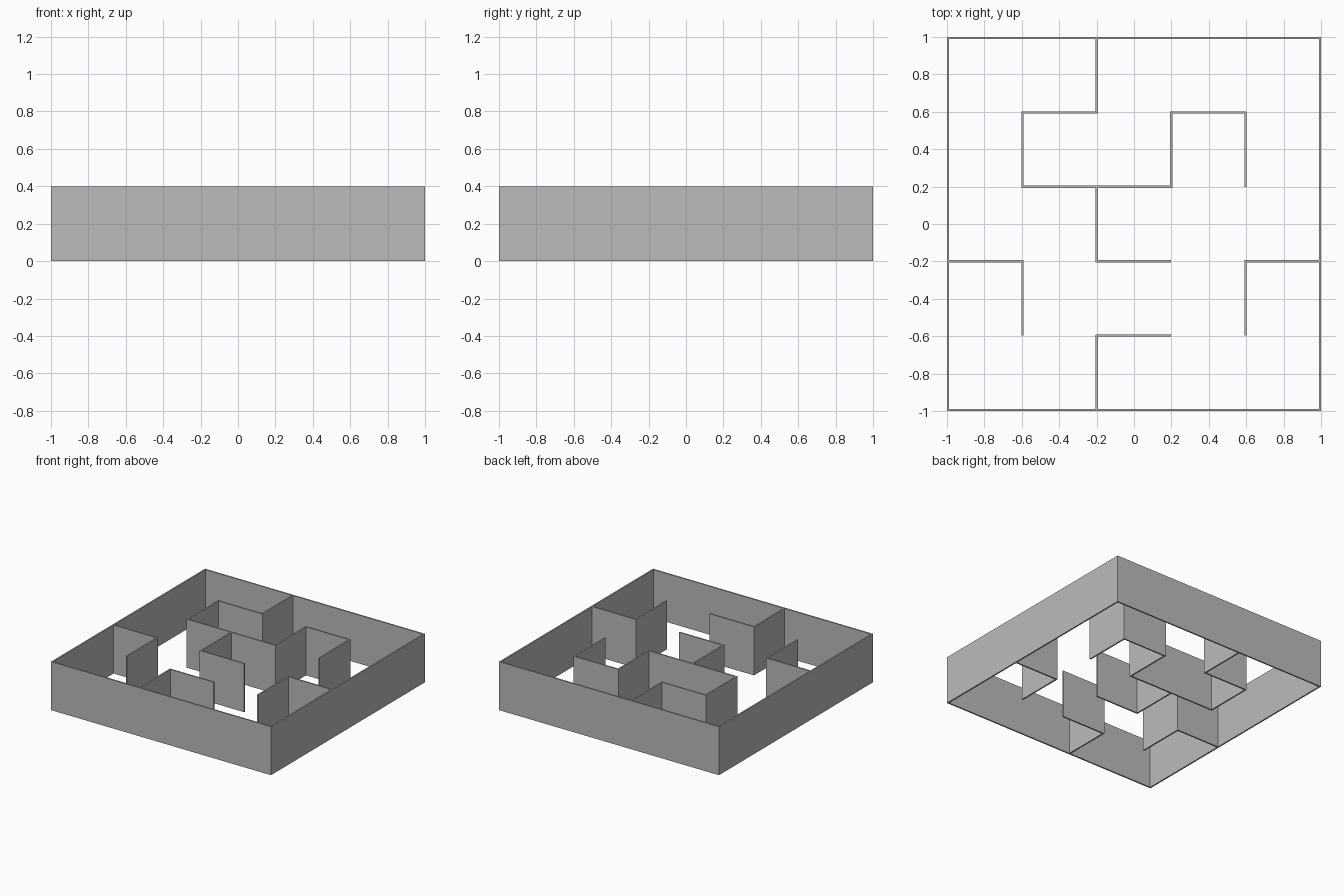
import bpy
import bmesh
from mathutils import Vector

THICK = 0.012
HEIGHT = 0.398
CELLS = 5
PITCH = (2 - THICK) / CELLS

cube = bpy.data.objects.get("Cube")
if cube:
    bpy.data.objects.remove(cube, do_unlink=True)

grey = bpy.data.materials.new("wall grey")
grey.use_nodes = True
colour = (0.5, 0.5, 0.5, 1)
grey.diffuse_color = colour
grey.node_tree.nodes["Principled BSDF"].inputs["Base Color"].default_value = colour


def wall(name, cells, closed=False):
    """Extrude a mitred wall of constant thickness along a path of grid corners."""
    pts = [(Vector(c) - Vector((CELLS / 2, CELLS / 2))) * PITCH for c in cells]
    if not closed:
        # start flush against the face of the wall it joins
        pts[0] += (pts[1] - pts[0]).normalized() * THICK / 2
    n = len(pts)
    count = n if closed else n - 1
    normals = []
    for i in range(count):
        d = (pts[(i + 1) % n] - pts[i]).normalized()
        normals.append(Vector((-d.y, d.x)))

    bm = bmesh.new()
    rings = []
    for i, p in enumerate(pts):
        if closed:
            offset = normals[i - 1] + normals[i]
        elif i in (0, n - 1):
            offset = normals[min(i, count - 1)]
        else:
            offset = normals[i - 1] + normals[i]
        offset = offset * THICK / 2
        a, b = p + offset, p - offset
        rings.append([bm.verts.new((q.x, q.y, z))
                      for q, z in ((a, 0), (b, 0), (b, HEIGHT), (a, HEIGHT))])
    for i in range(count):
        r, s = rings[i], rings[(i + 1) % n]
        for k in range(4):
            m = (k + 1) % 4
            bm.faces.new((r[k], r[m], s[m], s[k]))
    if not closed:
        bm.faces.new(rings[0])
        bm.faces.new(rings[-1])
    bmesh.ops.recalc_face_normals(bm, faces=bm.faces)

    mesh = bpy.data.meshes.new(name)
    bm.to_mesh(mesh)
    bm.free()
    mesh.materials.append(grey)
    bpy.context.collection.objects.link(bpy.data.objects.new(name, mesh))


# Square outer wall
wall("outer_wall", [(0, 0), (5, 0), (5, 5), (0, 5)], closed=True)

# Inner partitions, each starting where it joins another wall
wall("back_winding_wall",
     [(2, 5), (2, 4), (1, 4), (1, 3), (3, 3), (3, 4), (4, 4), (4, 3)])
wall("centre_wall", [(2, 3), (2, 2), (3, 2)])
wall("right_side_wall", [(0, 2), (1, 2), (1, 1)])
wall("left_side_wall", [(5, 2), (4, 2), (4, 1)])
wall("front_wall", [(2, 0), (2, 1), (3, 1)])
